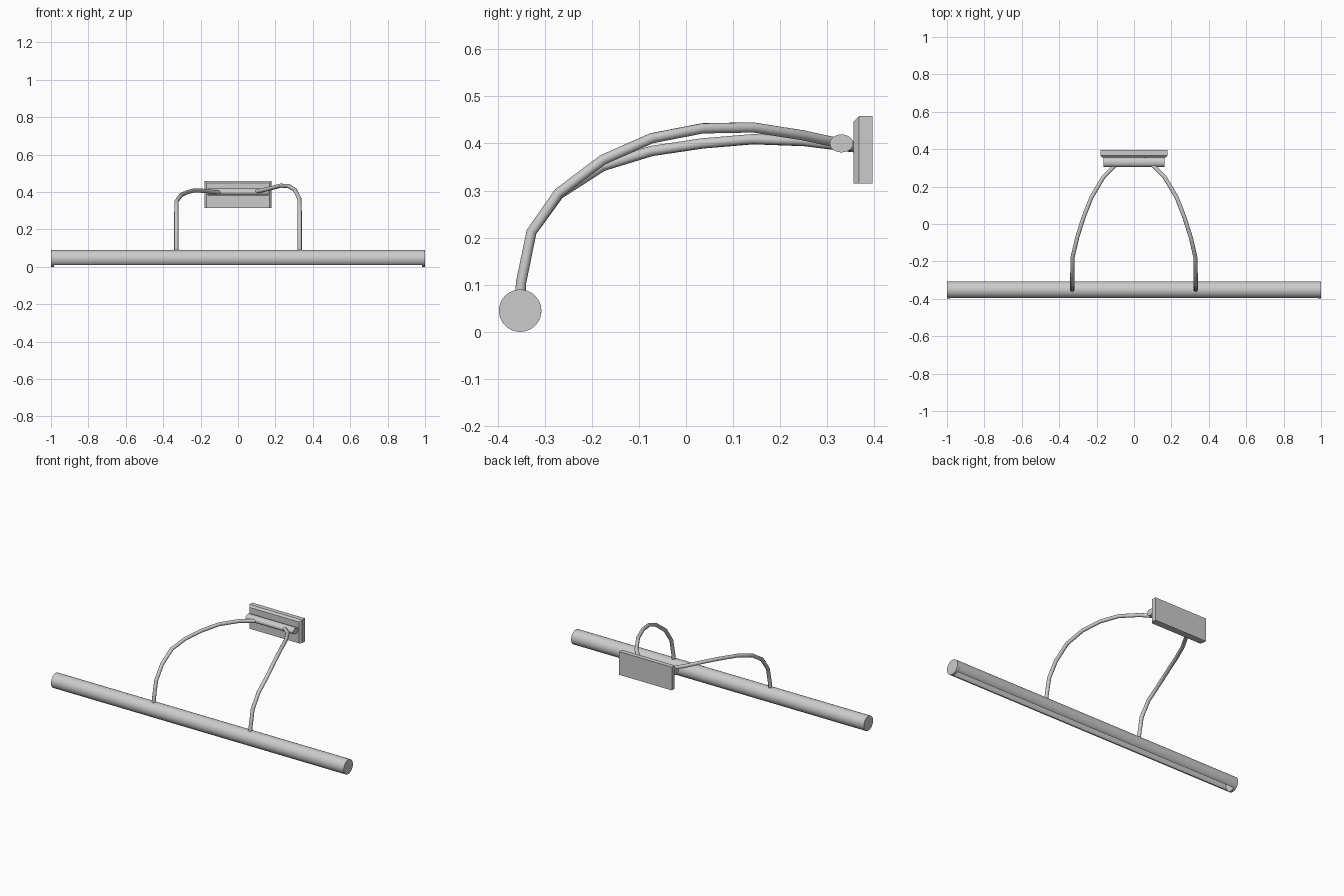
import bpy, bmesh
from math import sin, cos, pi, radians

if "Cube" in bpy.data.objects:
    bpy.data.objects.remove(bpy.data.objects["Cube"])

TUBE_Y, TUBE_Z, TUBE_R = -0.352, 0.045, 0.045


def extrude_x(name, profile, x0, x1, angle=35):
    """Closed (y, z) profile extruded along x."""
    bm = bmesh.new()
    face = bm.faces.new([bm.verts.new((x0, y, z)) for y, z in profile])
    ext = bmesh.ops.extrude_face_region(bm, geom=[face])
    verts = [g for g in ext["geom"] if isinstance(g, bmesh.types.BMVert)]
    bmesh.ops.translate(bm, verts=verts, vec=(x1 - x0, 0, 0))
    if face not in bm.faces[:]:
        bm.faces.new([v for v in bm.verts if abs(v.co.x - x0) < 1e-6])
    bmesh.ops.recalc_face_normals(bm, faces=bm.faces)
    me = bpy.data.meshes.new(name)
    bm.to_mesh(me)
    bm.free()
    ob = bpy.data.objects.new(name, me)
    bpy.context.collection.objects.link(ob)
    smooth(ob, angle)
    return ob


def smooth(ob, angle):
    bpy.ops.object.select_all(action='DESELECT')
    ob.select_set(True)
    bpy.context.view_layer.objects.active = ob
    bpy.ops.object.shade_smooth_by_angle(angle=radians(angle))


def arc(cy, cz, ry, rz, a0, a1, n):
    """n + 1 points, angle measured from straight down."""
    return [(cy + ry * sin(a0 + (a1 - a0) * i / n),
             cz - rz * cos(a0 + (a1 - a0) * i / n)) for i in range(n + 1)]


# Lamp tube: hollow shade open along the bottom, closed by end caps
a = radians(36)
inner = TUBE_R - 0.005
shade = (arc(TUBE_Y, TUBE_Z, TUBE_R, TUBE_R, a, 2 * pi - a, 30)
         + arc(TUBE_Y, TUBE_Z, inner, inner, 2 * pi - a, a, 30))
extrude_x("lamp_shade", shade, -0.984, 0.984)
disc = arc(TUBE_Y, TUBE_Z, TUBE_R, TUBE_R, 0, 2 * pi, 36)[:-1]
for side, s in (("left", -1), ("right", 1)):
    extrude_x(side + "_end_cap", disc, min(s, s * 0.984), max(s, s * 0.984))

# Oval crossbar in front of the wall plate
extrude_x("crossbar", arc(0.33, 0.40, 0.025, 0.019, 0, 2 * pi, 28)[:-1], -0.163, 0.163)

# Wall plate, bevelled on the top and side edges of its front face
bm = bmesh.new()
bmesh.ops.create_cube(bm, size=1)
for v in bm.verts:
    v.co = (v.co.x * 0.36, 0.376 + v.co.y * 0.04, 0.3865 + v.co.z * 0.143)
front = [e for e in bm.edges if all(v.co.y < 0.37 for v in e.verts)
         and not all(v.co.z < 0.35 for v in e.verts)]
bmesh.ops.bevel(bm, geom=front, offset=0.011, segments=1, affect='EDGES')
me = bpy.data.meshes.new("wall_plate")
bm.to_mesh(me)
bm.free()
plate = bpy.data.objects.new("wall_plate", me)
bpy.context.collection.objects.link(plate)

# Bent arms: shared plan curve, the right arm arches higher than the left
XS = [0.33, 0.33, 0.33, 0.33, 0.328, 0.304, 0.27, 0.228, 0.164, 0.06]
YS = [-0.352, -0.350, -0.328, -0.27, -0.177, -0.073, 0.035, 0.142, 0.25, 0.355]
HEIGHTS = {
    "left_arm": (-1, [0.07, 0.105, 0.212, 0.292, 0.352, 0.384, 0.400, 0.409, 0.405, 0.392]),
    "right_arm": (1, [0.07, 0.105, 0.212, 0.295, 0.365, 0.411, 0.432, 0.434, 0.417, 0.394]),
}
for name, (s, zs) in HEIGHTS.items():
    cu = bpy.data.curves.new(name, 'CURVE')
    cu.dimensions = '3D'
    cu.bevel_depth = 0.011
    cu.bevel_resolution = 4
    cu.use_fill_caps = True
    sp = cu.splines.new('POLY')
    sp.points.add(len(XS) - 1)
    for p, x, y, z in zip(sp.points, XS, YS, zs):
        p.co = (s * x, y, z, 1)
    ob = bpy.data.objects.new(name, cu)
    bpy.context.collection.objects.link(ob)
    bpy.ops.object.select_all(action='DESELECT')
    ob.select_set(True)
    bpy.context.view_layer.objects.active = ob
    bpy.ops.object.convert(target='MESH')
    smooth(bpy.context.object, 35)
